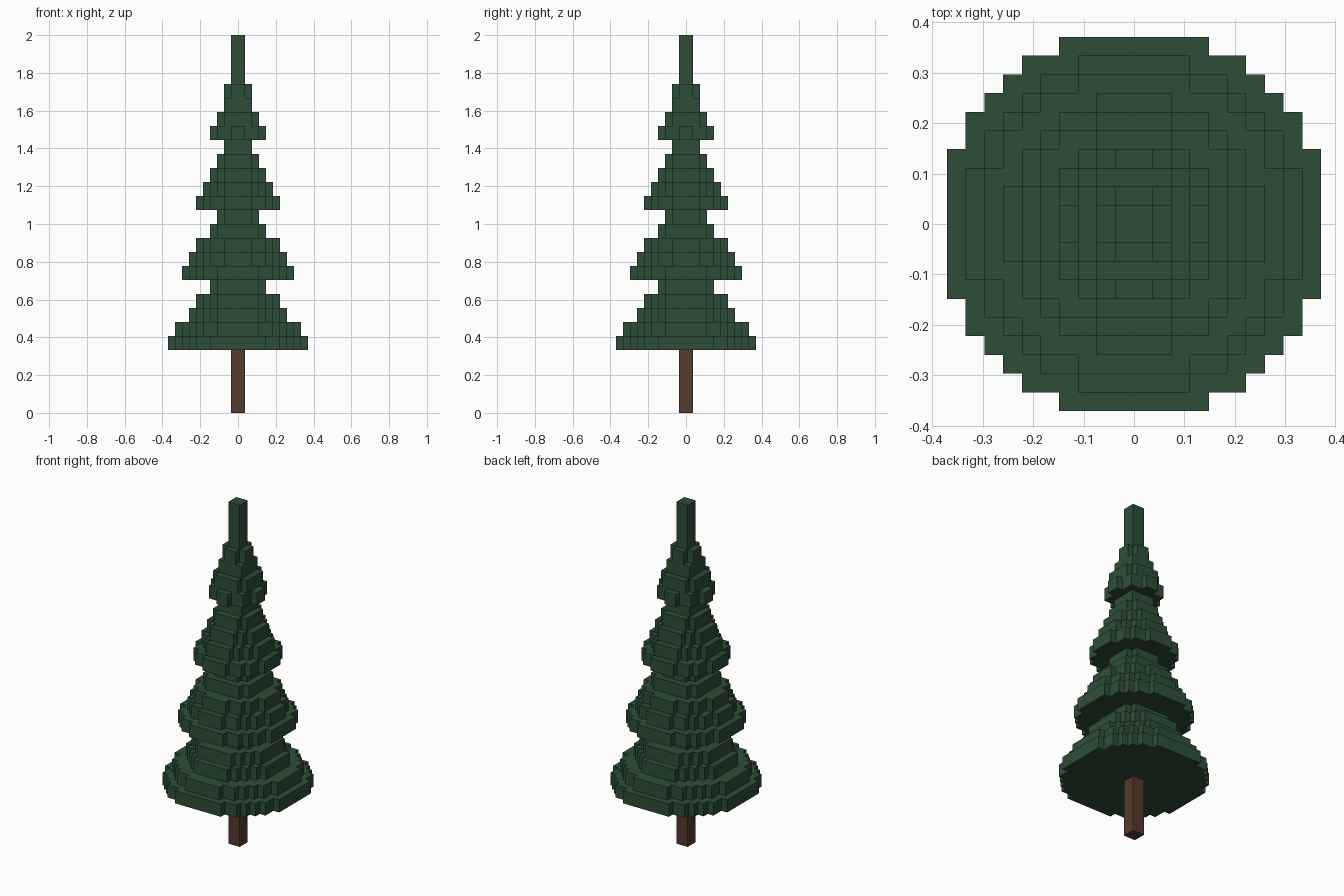
import bpy, bmesh, math

cube = bpy.data.objects.get("Cube")
if cube:
    bpy.data.objects.remove(cube, do_unlink=True)

UNIT = 2 / 54  # edge of one block


def material(name, colour):
    mat = bpy.data.materials.new(name)
    mat.use_nodes = True
    mat.diffuse_color = (*colour, 1)
    bsdf = next(n for n in mat.node_tree.nodes if n.type == "BSDF_PRINCIPLED")
    bsdf.inputs["Base Color"].default_value = (*colour, 1)
    return mat


def blocky_disc(radius):
    """Stepped outline around all blocks whose centre lies inside the radius."""
    def reach(row):
        return max(0, math.floor(math.sqrt(max(0, radius**2 - (row + 0.5)**2)) + 0.5))

    quarter = []
    row = 0
    while reach(row) > 0:
        if reach(row + 1) != reach(row):
            quarter += [(reach(row), row + 1), (reach(row + 1), row + 1)]
        row += 1
    quarter.pop()  # the axis point belongs to a straight run
    points = []
    for _ in range(4):
        points += quarter
        quarter = [(-y, x) for x, y in quarter]
    return points


def stack(name, base, layers, height, mat):
    """Pile extruded blocky discs upward from the base."""
    bm = bmesh.new()
    for i, radius in enumerate(layers):
        z = (base + i * height) * UNIT
        verts = [bm.verts.new((x * UNIT, y * UNIT, z)) for x, y in blocky_disc(radius)]
        bottom = bm.faces.new(verts)
        up = bmesh.ops.extrude_face_region(bm, geom=[bottom], use_keep_orig=True)
        moved = [v for v in up["geom"] if isinstance(v, bmesh.types.BMVert)]
        bmesh.ops.translate(bm, verts=moved, vec=(0, 0, height * UNIT))
    bmesh.ops.recalc_face_normals(bm, faces=bm.faces)
    mesh = bpy.data.meshes.new(name)
    bm.to_mesh(mesh)
    bm.free()
    mesh.materials.append(mat)
    obj = bpy.data.objects.new(name, mesh)
    bpy.context.collection.objects.link(obj)


bark = material("bark_brown", (0.09, 0.043, 0.027))
needles = material("needle_green", (0.027, 0.076, 0.037))

# Trunk
stack("trunk", 0, [1], 9, bark)

# Branch tiers, widest layer first
stack("lower_branches", 9, [10.2, 9.0, 7.1, 6.1, 4.4], 2, needles)
stack("middle_branches", 19, [8.0, 6.8, 5.8, 4.4, 3.2], 2, needles)
stack("upper_branches", 29, [5.9, 4.9, 4.0, 3.2, 2.4], 2, needles)
stack("crown_branches", 39, [3.6, 3.0, 2.4, 1.8], 2, needles)

# Tip
stack("treetop", 47, [1], 7, needles)
